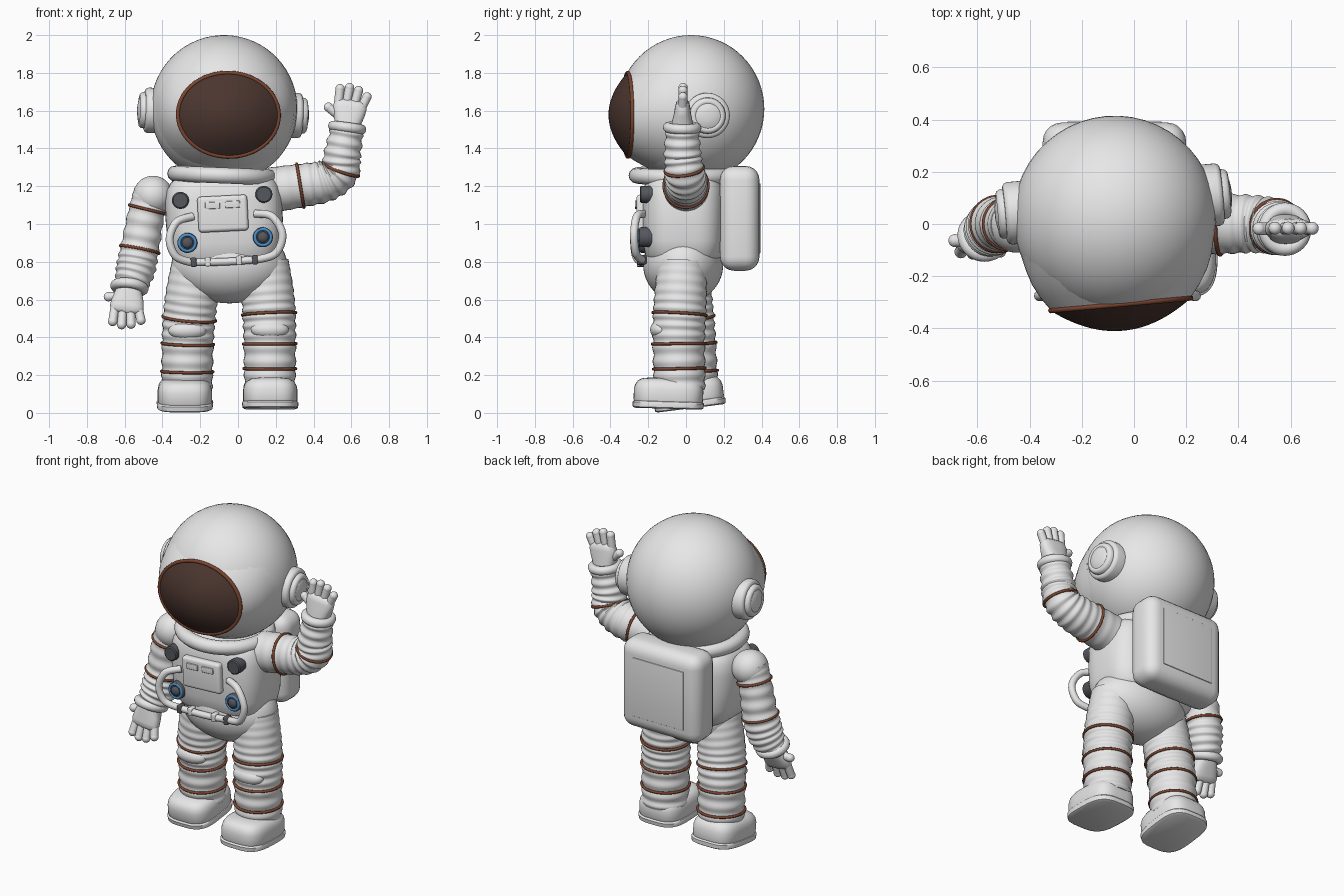
import bpy, bmesh, math
from mathutils import Matrix, Vector

cube = bpy.data.objects.get("Cube")
if cube:
    bpy.data.objects.remove(cube, do_unlink=True)


def material(name, rgb):
    m = bpy.data.materials.new(name)
    m.use_nodes = True
    m.diffuse_color = (*rgb, 1)
    m.node_tree.nodes["Principled BSDF"].inputs["Base Color"].default_value = (*rgb, 1)
    return m


WHITE = material("suit_white", (0.8, 0.8, 0.8))
VISOR = material("visor_dark_brown", (0.07, 0.036, 0.028))
BROWN = material("trim_brown", (0.2, 0.06, 0.03))
DARK = material("dark_grey", (0.09, 0.095, 0.11))
BLUE = material("gauge_blue", (0.06, 0.29, 0.65))
T, R, I = Matrix.Translation, Matrix.Rotation, Matrix.Identity(4)
parts = []


def add(name, bm, mat, base=I):
    bmesh.ops.recalc_face_normals(bm, faces=bm.faces)
    me = bpy.data.meshes.new(name)
    bm.to_mesh(me)
    bm.free()
    me.materials.append(mat)
    ob = bpy.data.objects.new(name, me)
    ob.matrix_world = base
    bpy.context.collection.objects.link(ob)
    parts.append(ob)


def skin(name, rings, mat, base=I, closed=False):
    """Bridge a list of point rings into one surface."""
    bm = bmesh.new()
    vs = [[bm.verts.new(p) for p in ring] for ring in rings]
    n = len(vs[0])
    for a, b in zip(vs, vs[1:] + vs[:1] if closed else vs[1:]):
        for i in range(n):
            bm.faces.new((a[i], a[(i + 1) % n], b[(i + 1) % n], b[i]))
    if not closed:
        bm.faces.new(vs[0])
        bm.faces.new(vs[-1])
    add(name, bm, mat, base)


def loft(name, sections, mat, base=I, power=2, n=48):
    """Stack of superellipses given as (z, half width, half depth)."""
    def section(z, rx, ry):
        out = []
        for i in range(n):
            a = math.tau * i / n
            c, s = math.cos(a), math.sin(a)
            out.append((math.copysign(abs(c) ** (2 / power), c) * rx,
                        math.copysign(abs(s) ** (2 / power), s) * ry, z))
        return out
    skin(name, [section(*s) for s in sections], mat, base)


def sweep(name, pts, radii, mat, base=I, closed=False, n=20):
    """Round tube through dense points."""
    rings, m = [], len(pts)
    for i, p in enumerate(pts):
        ahead = pts[(i + 1) % m] if closed else pts[min(i + 1, m - 1)]
        behind = pts[i - 1] if closed else pts[max(i - 1, 0)]
        t = (ahead - behind).normalized()
        u = t.cross(Vector((0, 1, 0))).normalized()
        v = t.cross(u)
        rings.append([p + radii[i] * (u * math.cos(math.tau * k / n) + v * math.sin(math.tau * k / n))
                      for k in range(n)])
    skin(name, rings, mat, base, closed)


def spline(keys, u):
    """Smooth path through (x, y, z, radius) keys."""
    k = min(int(u), len(keys) - 2)
    f = u - k
    a, b, c, d = [Vector(keys[max(0, min(j, len(keys) - 1))]) for j in range(k - 1, k + 3)]
    return 0.5 * (2 * b + (c - a) * f + (2 * a - 5 * b + 4 * c - d) * f ** 2
                  + (3 * b - a - 3 * c + d) * f ** 3)


def tube(name, keys, ribs=0, bands=(), amp=0.008):
    """Tube with soft ribs that fade out towards its start."""
    steps = max(ribs * 8, 40)
    last = len(keys) - 1
    s = [spline(keys, last * i / steps) for i in range(steps + 1)]
    rad = [p.w + amp * min(1, 2 * i / steps) * (math.sin(math.pi * ribs * i / steps) ** 2 - 0.5)
           if ribs else p.w for i, p in enumerate(s)]
    sweep(name, [p.xyz for p in s], rad, WHITE, n=32 if ribs else 14)
    for j, u in enumerate(bands):
        p, q = spline(keys, u), spline(keys, u + 0.02)
        ring(f"{name}_band_{j + 1}", p.xyz, (q - p).xyz, p.w + 0.002, 0.008, BROWN)


def ring(name, loc, axis, major, minor, mat):
    rot = Vector((0, 0, 1)).rotation_difference(Vector(axis)).to_matrix().to_4x4()
    pts = [Vector((major * math.cos(math.tau * i / 48), 0, major * math.sin(math.tau * i / 48)))
           for i in range(48)]
    sweep(name, pts, [minor] * 48, mat, T(loc) @ rot @ R(math.pi / 2, 4, 'X'), True, 12)


def ball(name, loc, radii, mat, base=I):
    bm = bmesh.new()
    bmesh.ops.create_uvsphere(bm, u_segments=48, v_segments=32, radius=1,
                              matrix=T(loc) @ Matrix.Diagonal((*radii, 1)))
    add(name, bm, mat, base)


def box(name, loc, size, mat, bevel, roll=0.0):
    bm = bmesh.new()
    bmesh.ops.create_cube(bm, size=1, matrix=Matrix.Diagonal((*size, 1)))
    bmesh.ops.bevel(bm, geom=bm.edges[:], offset=bevel, segments=5, profile=0.5, affect='EDGES')
    add(name, bm, mat, T(loc) @ R(roll, 4, 'Y'))


# Helmet, turned slightly to its left
HEAD = T((-0.074, 0.027, 1.61)) @ R(0.09, 4, 'Z') @ R(0.035, 4, 'Y')
ball("helmet", (0, 0, 0), (0.389, 0.388, 0.39), WHITE, HEAD)


def face_ring(rx, rz, y, x=-0.006, z=-0.032, n=64):
    return [Vector((x + rx * math.cos(math.tau * i / n), y, z + rz * math.sin(math.tau * i / n)))
            for i in range(n)]


# Hood that carries the flat visor rim, domed visor and rim
RIM, W, H = -0.335, 0.268, 0.222
skin("visor_hood", [face_ring(W, H, RIM), face_ring(0.306, 0.262, -0.285, -.004, -.022),
                    face_ring(0.337, 0.302, -0.23, -.002, -.012), face_ring(0.357, 0.334, -0.175, 0, -.006),
                    face_ring(0.371, 0.365, -0.115, 0, 0)], WHITE, HEAD)
skin("visor", [face_ring(W * math.sin(a), H * math.sin(a), RIM - 0.1 * (1 - math.sin(a) ** 2) - 0.002)
               for a in [math.pi / 2 * (1 - k / 14.5) for k in range(15)]], VISOR, HEAD)
sweep("visor_rim", face_ring(W, H, RIM), [0.011] * 64, BROWN, HEAD, True, 10)

# Ear discs
EAR = [(0, .12), (.078, .12), (.09, .115), (.096, .105), (.097, .096), (.112, .094), (.122, .086),
       (.125, .075), (.122, .066), (.129, .05), (.133, .025), (.134, .004)]
for side, label in ((1, "left"), (-1, "right")):
    loft(label + "_ear_disc", [(z, r, r) for z, r in EAR], WHITE,
         HEAD @ T((side * 0.322, 0.05, -0.022)) @ R(side * math.pi / 2, 4, 'Y'))

# Neck, torso and hips
ring("neck_ring", (-0.083, -0.012, 1.257), (0.04, 0, 1), 0.25, 0.042, WHITE)
loft("torso", [(-.26, .2, .14), (-.24, .25, .18), (-.2, .282, .203), (-.13, .3, .217), (-.02, .31, .22),
               (.1, .31, .22), (.16, .298, .213), (.2, .275, .197), (.225, .24, .17), (.235, .18, .13)],
     WHITE, T((-0.073, -0.012, 1.03)) @ R(-0.04, 4, 'Y'), 3.2, 64)
ball("hips", (-0.045, -0.015, 0.785), (0.305, 0.212, 0.205), WHITE)

# Backpack
box("backpack", (-0.075, 0.284, 1.03), (0.55, 0.21, 0.555), WHITE, 0.075)
box("backpack_panel", (-0.075, 0.389, 1.03), (0.36, 0.009, 0.37), WHITE, 0.003)

# Chest controls
ROLL = -0.05
box("chest_panel", (-0.08, -0.228, 1.055), (0.265, 0.07, 0.19), WHITE, 0.02, ROLL)
for x, z in ((-0.135, 1.098), (-0.028, 1.104)):
    box("chest_switch", (x, -0.264, z), (0.078, 0.014, 0.036), WHITE, 0.004, ROLL)
FORWARD = R(math.pi / 2, 4, 'X')
for x, z in ((-0.305, 1.125), (0.137, 1.157)):
    loft("chest_knob", [(0, .045, .045), (.06, .045, .045), (.066, .038, .038)], DARK,
         T((x, -0.178, z)) @ FORWARD)
for x, z in ((-0.268, 0.9), (0.132, 0.93)):
    loft("gauge_body", [(0, .053, .053), (.058, .053, .053), (.064, .049, .049)], DARK,
         T((x, -0.18, z)) @ FORWARD)
    ring("gauge_ring", (x, -0.24, z), (0, 1, 0), 0.042, 0.008, BLUE)
    ball("gauge_button", (x, -0.24, z), (0.03, 0.02, 0.03), DARK)

# Hoses and belt pipe
HOSE = 0.021
tube("right_hose", [(-.24, -.22, 1.04, HOSE), (-.325, -.26, 1.01, HOSE), (-.362, -.275, .92, HOSE),
                    (-.33, -.265, .83, HOSE), (-.25, -.235, .797, HOSE)])
tube("left_hose", [(.09, -.22, 1.055, HOSE), (.18, -.26, 1.04, HOSE), (.235, -.275, .945, HOSE),
                   (.2, -.265, .845, HOSE), (.105, -.235, .812, HOSE)])
tube("belt_pipe", [(-.25, -.235, .797, .02), (-.075, -.24, .8, .02), (.105, -.235, .812, .02)])
for x, mat in ((-0.235, DARK), (-.16, WHITE), (.005, WHITE), (.09, DARK)):
    box("pipe_connector", (x, -0.235, 0.807 + 0.04 * x), (0.03, 0.05, 0.05), mat, 0.008, ROLL)

# Legs with knee pads
tube("right_leg", [(-.22, -.01, .8, .128), (-.248, 0, .6, .139), (-.265, .02, .4, .136),
                   (-.27, .035, .12, .134)], 13, (1.53, 2.13, 2.59))
tube("left_leg", [(.14, -.02, .8, .128), (.16, -.03, .6, .139), (.168, -.038, .4, .138),
                  (.168, -.033, .12, .134)], 13, (1.4, 2.13, 2.54))
ball("right_knee_pad", (-0.268, -0.08, 0.435), (0.1, 0.055, 0.05), WHITE)
ball("left_knee_pad", (0.168, -0.135, 0.44), (0.1, 0.055, 0.05), WHITE)

# Boots, the right one with its heel lifted
BOOT = [(0, .136, .176), (.006, .147, .187), (.03, .15, .19), (.036, .147, .186), (.038, .142, .181),
        (.045, .144, .184), (.1, .144, .184), (.125, .138, .178), (.145, .125, .164), (.157, .103, .142),
        (.163, .06, .1)]
for label, loc, tilt in (("right", (-.281, .024, .024), .125), ("left", (.171, -.095, .022), -.03)):
    loft(label + "_boot", BOOT, WHITE, T(loc) @ R(tilt, 4, 'X'), 3.3)

# Arms: right hangs, left waves
ball("right_shoulder", (-0.45, 0, 1.15), (0.105, 0.11, 0.105), WHITE)
tube("right_arm", [(-.452, 0, 1.16, .102), (-.482, 0, 1.07, .096), (-.52, 0, .87, .102),
                   (-.545, -.018, .75, .102), (-.575, -.045, .655, .08)], 11, (0.95, 2.03), 0.01)
tube("left_arm", [(.18, 0, 1.18, .12), (.33, 0, 1.203, .115), (.46, 0, 1.227, .109),
                  (.537, -.008, 1.278, .101), (.553, -.018, 1.37, .097), (.577, -.02, 1.5, .086)],
     13, (1.0, 3.15), 0.01)


# Hands: palm, four fingers and a thumb along local z
def hand(label, wrist, direction, thumb_tip):
    z = Vector(direction).normalized()
    x = (Vector((1, 0, 0)) - z * z.x).normalized()
    base = T(wrist) @ Matrix((x, z.cross(x), z)).transposed().to_4x4()
    ring(label + "_cuff", wrist, direction, 0.075, 0.027, WHITE)
    loft(label + "_palm", [(-.02, .065, .06), (.03, .072, .055), (.07, .084, .046), (.11, .09, .04),
                           (.135, .082, .034), (.147, .055, .02)], WHITE, base, 2.6)
    digits = [((-.062 + .041 * i, 0, .11), (-.064 + .049 * i, 0, (.2, .212, .203, .175)[i]))
              for i in range(4)]
    digits.append(((-.05, 0, .055), thumb_tip))
    for i, (a, b) in enumerate(digits):
        a, b = Vector(a), Vector(b)
        pts = [a.lerp(b, k / 8) for k in range(9)]
        sweep(f"{label}_finger_{i + 1}", pts, [.024] * 9, WHITE, base)
        ball(f"{label}_fingertip_{i + 1}", b, (.0245, .0245, .0245), WHITE, base)


hand("right", (-0.575, -0.047, 0.665), (-0.13, -0.33, -1), (-0.104, 0, 0.066))
hand("left", (0.578, -0.02, 1.51), (0.13, 0.02, 1), (-0.112, 0, 0.095))

# Smooth shading with kept creases
bpy.ops.object.select_all(action='DESELECT')
for ob in parts:
    ob.select_set(True)
bpy.context.view_layer.objects.active = parts[0]
bpy.ops.object.shade_smooth_by_angle(angle=math.radians(40))
